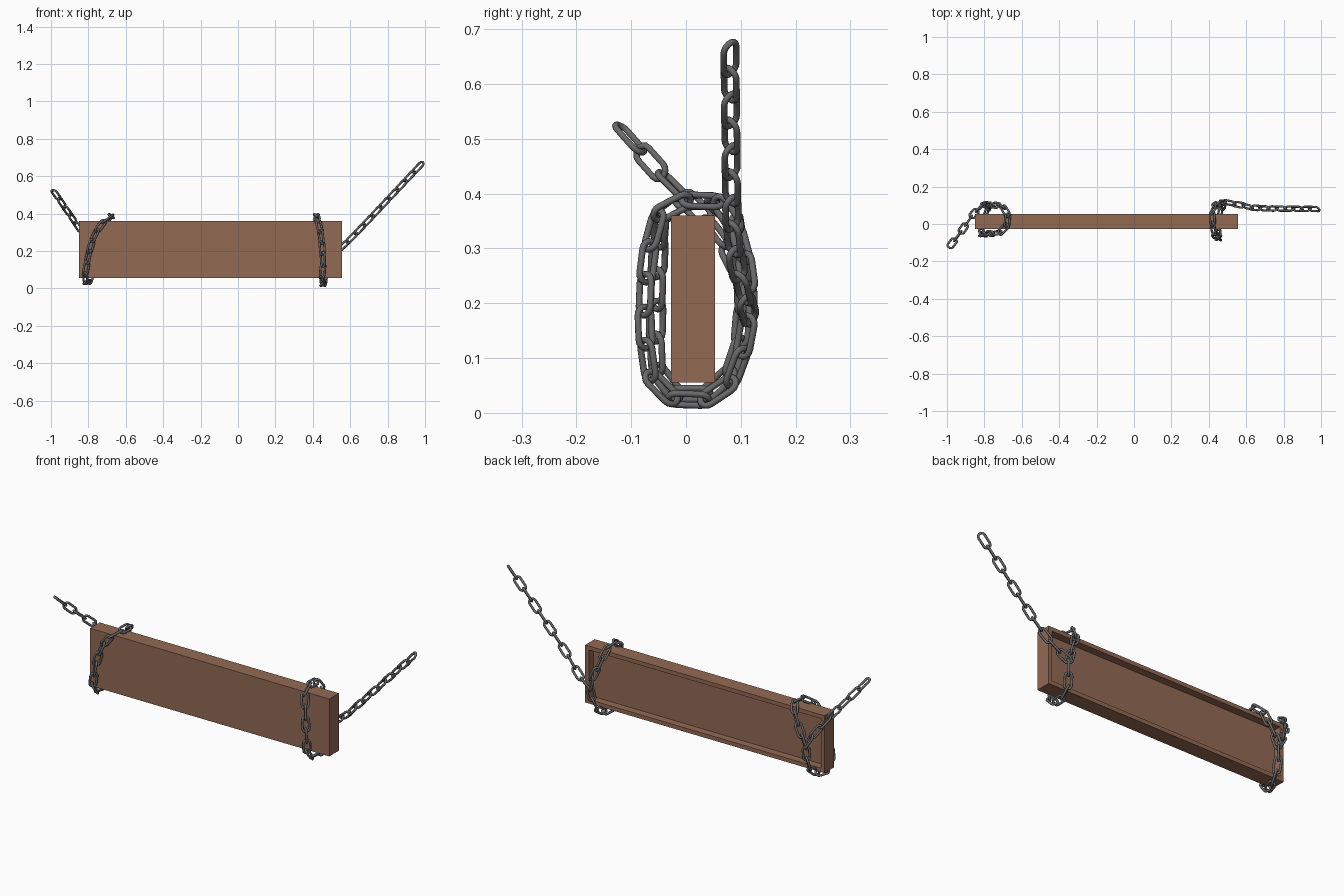
import bpy, bmesh, math
from mathutils import Vector, Matrix

if "Cube" in bpy.data.objects:
    bpy.data.objects.remove(bpy.data.objects["Cube"])


def material(name, rgb):
    m = bpy.data.materials.new(name)
    m.diffuse_color = (*rgb, 1)
    m.use_nodes = True
    m.node_tree.nodes["Principled BSDF"].inputs["Base Color"].default_value = m.diffuse_color
    return m


wood = material("brown wood", (0.29, 0.142, 0.088))
steel = material("grey steel", (0.14, 0.14, 0.14))


def add_object(name, mesh):
    ob = bpy.data.objects.new(name, mesh)
    bpy.context.collection.objects.link(ob)
    return ob


# Board: box with a recessed panel in its back
X0, X1, Y0, Y1, Z0, Z1 = -0.85, 0.555, -0.027, 0.053, 0.055, 0.36
bm = bmesh.new()
bmesh.ops.create_cube(bm, size=1)
for v in bm.verts:
    v.co = Vector(((X0 + X1) / 2 + v.co.x * (X1 - X0),
                   (Y0 + Y1) / 2 + v.co.y * (Y1 - Y0),
                   (Z0 + Z1) / 2 + v.co.z * (Z1 - Z0)))
bm.normal_update()
back = max(bm.faces, key=lambda f: f.normal.y)
bmesh.ops.inset_region(bm, faces=[back], thickness=0.03)
walls = bmesh.ops.extrude_discrete_faces(bm, faces=[back])["faces"]
for v in walls[0].verts:
    v.co.y -= 0.04
bmesh.ops.recalc_face_normals(bm, faces=bm.faces)
board_mesh = bpy.data.meshes.new("board")
bm.to_mesh(board_mesh)
bm.free()
board_mesh.materials.append(wood)
add_object("sign_board", board_mesh)

# One chain link: round wire swept along a stadium, long axis z, flat in xz
WIRE, PITCH, WIDTH = 0.006, 0.064, 0.044


def make_link():
    r = WIDTH / 2 - WIRE
    straight = (PITCH + 2 * WIRE) / 2 - r
    bm = bmesh.new()
    rings = []
    for end in (1, -1):
        for i in range(8):
            a = math.pi * i / 7 + (0 if end == 1 else math.pi)
            out = Vector((math.cos(a), 0, math.sin(a)))
            c = out * r + Vector((0, 0, end * straight))
            rings.append([bm.verts.new(c + WIRE * (out * math.cos(t) + Vector((0, math.sin(t), 0))))
                          for t in (2 * math.pi * k / 8 for k in range(8))])
    for i, ring in enumerate(rings):
        nxt = rings[(i + 1) % len(rings)]
        for k in range(8):
            bm.faces.new((ring[k], ring[(k + 1) % 8], nxt[(k + 1) % 8], nxt[k])).smooth = True
    bmesh.ops.recalc_face_normals(bm, faces=bm.faces)
    me = bpy.data.meshes.new("chain_link")
    bm.to_mesh(me)
    bm.free()
    me.materials.append(steel)
    return me


link = make_link()


def smooth_path(pts, closed):
    """Catmull-Rom curve through the points."""
    p = [Vector(q) for q in pts]
    p = [p[-1]] + p + p[:2] if closed else [2 * p[0] - p[1]] + p + [2 * p[-1] - p[-2]]
    out = []
    for a, b, c, d in zip(p, p[1:], p[2:], p[3:]):
        for s in range(20):
            t = s / 20
            out.append(0.5 * (2 * b + (c - a) * t + (2 * a - 5 * b + 4 * c - d) * t * t
                              + (3 * b - a - 3 * c + d) * t ** 3))
    return out + [p[-2]]


def chain(name, pts, closed, ref, twist):
    path = smooth_path(pts, closed)
    dist = [0]
    for a, b in zip(path, path[1:]):
        dist.append(dist[-1] + (b - a).length)
    n = round(dist[-1] / PITCH)
    if closed:
        n = 2 * round(dist[-1] / PITCH / 2)

    def at(s):
        for i in range(len(path) - 1):
            if dist[i + 1] >= s:
                f = (s - dist[i]) / max(dist[i + 1] - dist[i], 1e-9)
                return path[i].lerp(path[i + 1], f)
        return path[-1]

    knots = [at(dist[-1] * i / n) for i in range(n + 1)]
    for i, (a, b) in enumerate(zip(knots, knots[1:])):
        z = (b - a).normalized()
        x = (Vector(ref) - z * z.dot(Vector(ref))).normalized()
        rot = Matrix((x, z.cross(x), z)).transposed().to_4x4()
        spin = Matrix.Rotation(math.radians(twist + 90 * (i % 2)), 4, "Z")
        add_object(f"{name}_link_{i + 1}", link).matrix_world = \
            Matrix.Translation((a + b) / 2) @ rot @ spin


# Right chain: loop round the board, then the taut tail
chain("right_loop", [(0.42, 0.0, 0.388), (0.418, 0.06, 0.385), (0.43, 0.095, 0.33),
                     (0.46, 0.112, 0.25), (0.485, 0.115, 0.18), (0.475, 0.1, 0.1),
                     (0.46, 0.07, 0.04), (0.455, 0.005, 0.02), (0.448, -0.055, 0.045),
                     (0.455, -0.073, 0.12), (0.45, -0.075, 0.22), (0.44, -0.065, 0.31),
                     (0.425, -0.045, 0.37)], True, (1, 0, 0), 40)
chain("right_tail", [(0.485, 0.118, 0.17), (0.555, 0.105, 0.22), (0.65, 0.086, 0.315),
                     (0.82, 0.082, 0.495), (0.985, 0.08, 0.67)], False, (0, 1, 0), 45)

# Left chain: slanted loop, then the tail swinging forward past the board end
chain("left_loop", [(-0.68, -0.01, 0.385), (-0.675, 0.05, 0.387), (-0.70, 0.09, 0.35),
                    (-0.74, 0.1, 0.27), (-0.775, 0.105, 0.2), (-0.78, 0.095, 0.11),
                    (-0.79, 0.06, 0.045), (-0.81, 0.0, 0.032), (-0.82, -0.045, 0.05),
                    (-0.81, -0.055, 0.12), (-0.79, -0.053, 0.22), (-0.76, -0.05, 0.30),
                    (-0.715, -0.045, 0.36)], True, (1, 0, 0), 40)
chain("left_tail", [(-0.775, 0.108, 0.2), (-0.815, 0.095, 0.265), (-0.865, 0.045, 0.345),
                    (-0.92, -0.035, 0.425), (-0.987, -0.122, 0.522)], False, (0, 1, 0), 45)
